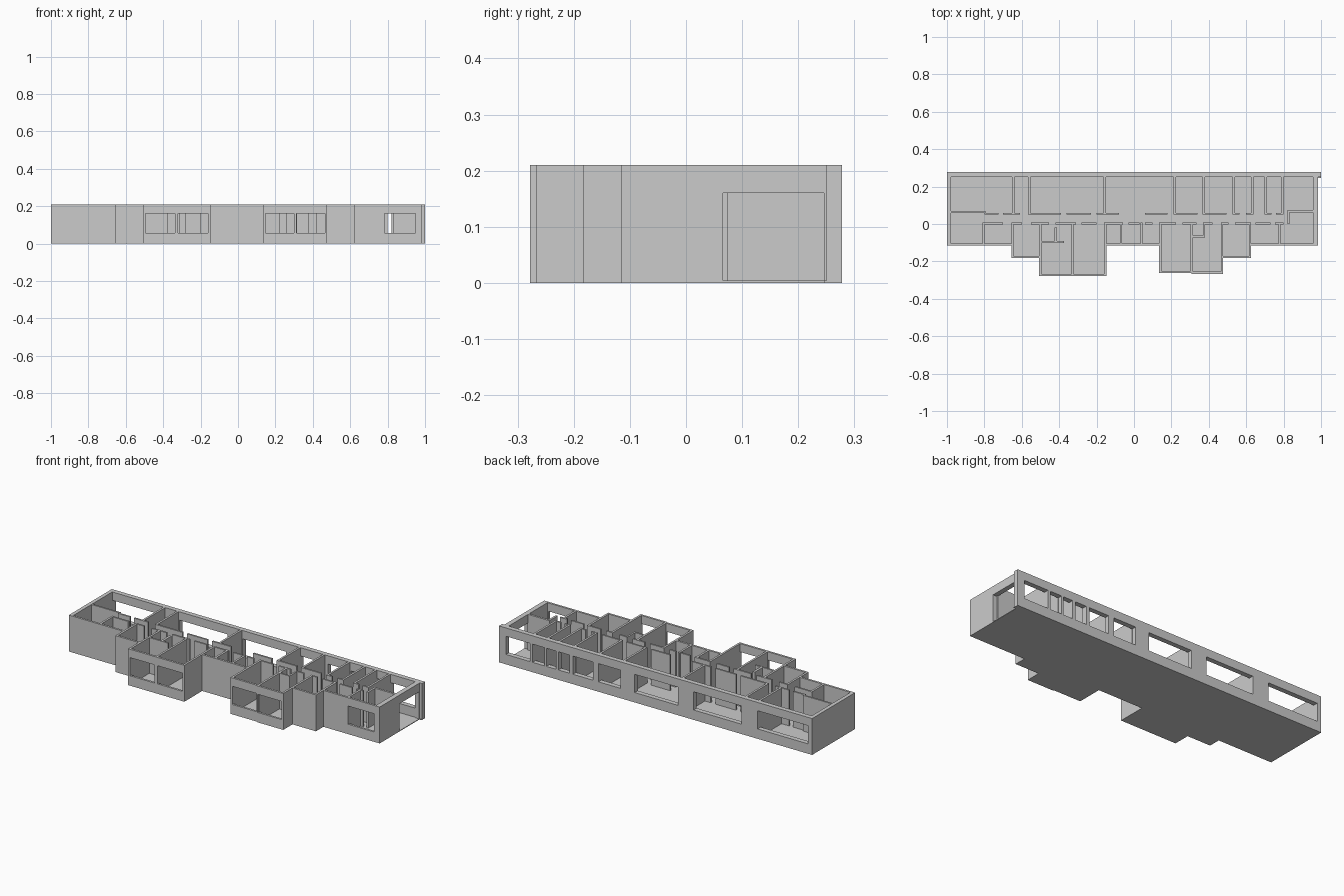
import bpy, bmesh

H, SLAB = 0.21, 0.004      # wall height, floor thickness
SILL, HEAD = 0.057, 0.162  # window bottom and top
T = 0.012                  # thin wall thickness


def add_box(bm, x0, x1, y0, y1, z0, z1):
    vs = bmesh.ops.create_cube(bm, size=1)["verts"]
    for v in vs:
        v.co = ((x0 + x1) / 2 + v.co.x * (x1 - x0),
                (y0 + y1) / 2 + v.co.y * (y1 - y0),
                (z0 + z1) / 2 + v.co.z * (z1 - z0))


def finish(bm, name):
    bmesh.ops.recalc_face_normals(bm, faces=bm.faces)
    me = bpy.data.meshes.new(name)
    bm.to_mesh(me)
    bm.free()
    ob = bpy.data.objects.new(name, me)
    bpy.context.collection.objects.link(ob)
    return ob


def wall(name, axis, a, b, lo, hi, openings=()):
    """Wall along an axis from a to b, between lo and hi across it,
    with openings given as (start, end, bottom, top)."""
    bm = bmesh.new()

    def piece(s, e, z0, z1):
        if e - s > 1e-4 and z1 - z0 > 1e-4:
            if axis == "x":
                add_box(bm, s, e, lo, hi, z0, z1)
            else:
                add_box(bm, lo, hi, s, e, z0, z1)

    pos = a
    for s, e, z0, z1 in sorted(openings):
        piece(pos, s, 0, H)
        piece(s, e, 0, z0)
        piece(s, e, z1, H)
        pos = e
    piece(pos, b, 0, H)
    return finish(bm, name)


def windows(*spans):
    return [(s, e, SILL, HEAD) for s, e in spans]


# floor slab following the stepped footprint
outline = [(-1, 0.278), (-1, -0.115), (-0.655, -0.115), (-0.655, -0.183),
           (-0.507, -0.183), (-0.507, -0.278), (-0.148, -0.278), (-0.148, -0.115),
           (0.135, -0.115), (0.135, -0.262), (0.308, -0.262), (0.308, -0.267),
           (0.476, -0.267), (0.476, -0.183), (0.626, -0.183), (0.626, -0.115),
           (0.985, -0.115), (0.985, 0.246), (1.0, 0.246), (1.0, 0.278)]
bm = bmesh.new()
face = bm.faces.new([bm.verts.new((x, y, 0)) for x, y in outline])
ext = bmesh.ops.extrude_face_region(bm, geom=[face], use_keep_orig=True)["geom"]
bmesh.ops.translate(bm, vec=(0, 0, SLAB),
                    verts=[g for g in ext if isinstance(g, bmesh.types.BMVert)])
finish(bm, "floor")

# back wall with its row of windows, and the two end walls
wall("back_wall", "x", -1, 1, 0.25, 0.278, windows(
    (-0.975, -0.652), (-0.55, -0.243), (-0.145, 0.133), (0.222, 0.365),
    (0.40, 0.528), (0.548, 0.62), (0.637, 0.697), (0.71, 0.785), (0.80, 0.955)))
wall("left_wall", "y", -0.115, 0.25, -1, -0.978)
wall("right_wall", "y", -0.115, 0.25, 0.957, 0.985, [(0.066, 0.246, SLAB, HEAD - 0.002)])

# stepped front walls: x range, outer y, windows
fronts = [(-0.978, -0.655, -0.115, ()),
          (-0.655, -0.507, -0.183, ()),
          (-0.507, -0.148, -0.278, ((-0.495, -0.338), (-0.32, -0.16))),
          (-0.148, 0.135, -0.115, ()),
          (0.135, 0.308, -0.262, ((0.147, 0.30),)),
          (0.308, 0.476, -0.267, ((0.313, 0.464),)),
          (0.476, 0.626, -0.183, ()),
          (0.626, 0.957, -0.115, ((0.784, 0.95),))]
for i, (a, b, y, spans) in enumerate(fronts):
    wall(f"front_wall_{i + 1}", "x", a, b, y, y + T, windows(*spans))

# cross walls of the front rooms: left x, front y
for i, (x, y) in enumerate([(-0.81, -0.105), (-0.655, -0.18), (-0.507, -0.275),
                            (-0.335, -0.27), (-0.16, -0.275), (-0.076, -0.105),
                            (0.034, -0.105), (0.135, -0.255), (0.303, -0.258),
                            (0.464, -0.265), (0.614, -0.18), (0.772, -0.105)]):
    wall(f"front_room_divider_{i + 1}", "y", y, 0.009, x, x + T)

# cross walls of the back rooms
for i, x in enumerate([-0.652, -0.566, -0.163, 0.212, 0.367, 0.527, 0.626, 0.699, 0.786]):
    wall(f"back_room_divider_{i + 1}", "y", 0.05, 0.252, x, x + T)

# corridor walls, broken by full-height doorways
back_side = [(-0.80, -0.725), (-0.70, -0.61), (-0.56, -0.39), (-0.36, -0.23),
             (-0.20, -0.08), (0.06, 0.18), (0.212, 0.34), (0.37, 0.495),
             (0.53, 0.565), (0.60, 0.638), (0.70, 0.735), (0.76, 0.798)]
front_side = [(-0.81, -0.70), (-0.655, -0.60), (-0.55, -0.455), (-0.42, -0.31),
              (-0.28, -0.20), (-0.16, -0.06), (-0.03, 0.03), (0.06, 0.10),
              (0.135, 0.225), (0.26, 0.335), (0.37, 0.42), (0.464, 0.505),
              (0.54, 0.62), (0.65, 0.73), (0.755, 0.80)]
for side, y, spans in (("back", 0.05, back_side), ("front", -0.002, front_side)):
    for i, (a, b) in enumerate(spans):
        wall(f"corridor_{side}_wall_{i + 1}", "x", a, b, y, y + 0.01)

# closing walls of the end rooms and small washrooms
wall("left_room_partition", "x", -0.98, -0.795, 0.06, 0.07)
wall("right_room_partition", "x", 0.82, 0.96, 0.062, 0.074)
wall("right_room_return", "y", 0.0, 0.074, 0.82, 0.832)
wall("washroom_wall_left", "x", -0.50, -0.375, -0.102, -0.092)
wall("washroom_screen", "y", -0.095, -0.02, -0.425, -0.411)
wall("washroom_wall_right", "x", 0.31, 0.379, -0.072, -0.062)
wall("washroom_side_right", "y", -0.072, 0.0, 0.369, 0.379)
